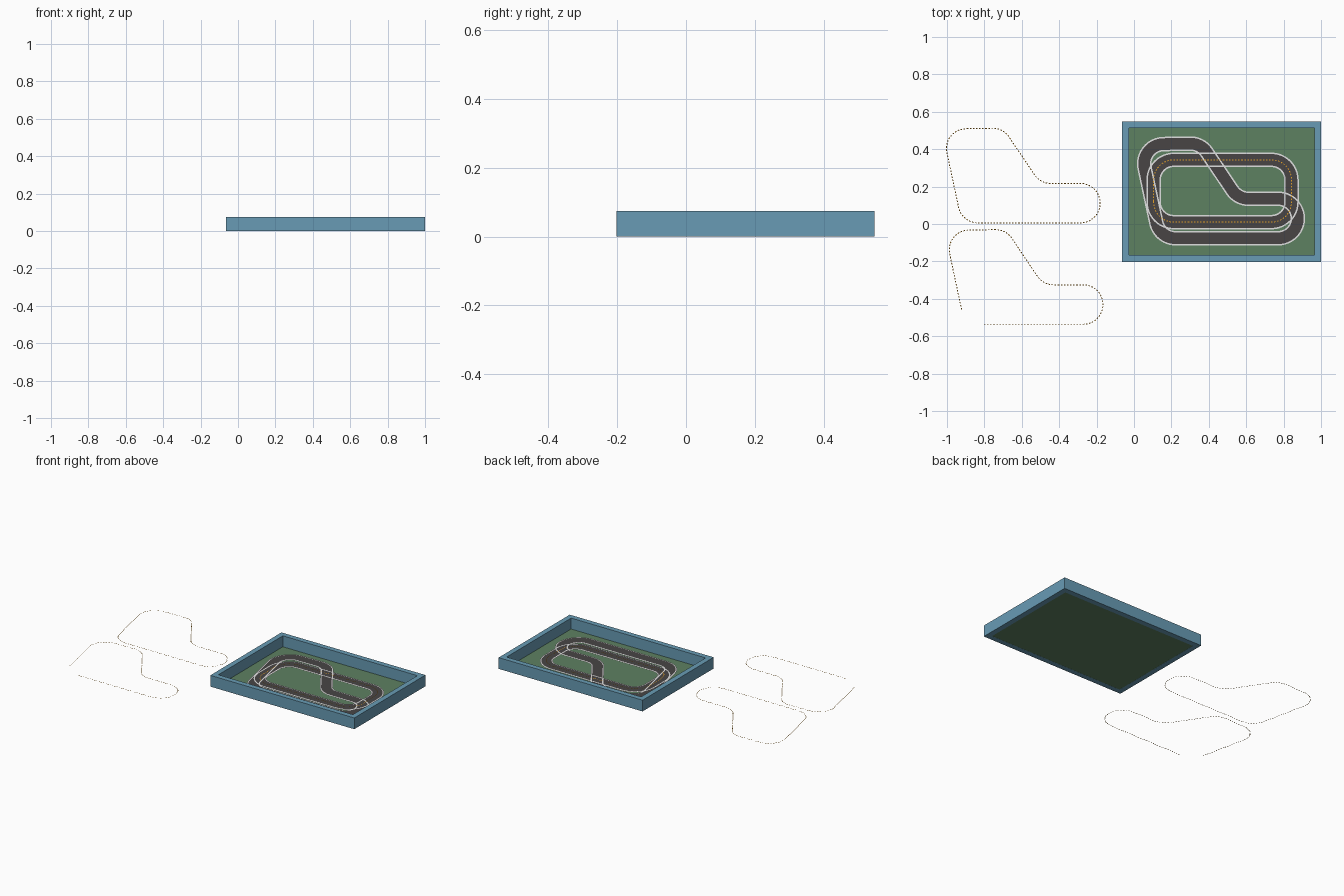
import bpy, math
from mathutils import Vector

if "Cube" in bpy.data.objects:
    bpy.data.objects.remove(bpy.data.objects["Cube"])


def material(name, rgb):
    m = bpy.data.materials.new(name)
    m.diffuse_color = (*rgb, 1)
    m.use_nodes = True
    m.node_tree.nodes["Principled BSDF"].inputs["Base Color"].default_value = m.diffuse_color
    return m


BLUE = material("frame_blue", (0.14, 0.33, 0.46))
GREEN = material("grass_green", (0.11, 0.22, 0.12))
ASPHALT = material("asphalt_grey", (0.065, 0.06, 0.06))
WHITE = material("line_white", (0.75, 0.75, 0.75))
ORANGE = material("dash_orange", (0.8, 0.36, 0.02))


def add(name, verts, faces, mat):
    me = bpy.data.meshes.new(name)
    me.from_pydata(verts, [], faces)
    me.materials.append(mat)
    ob = bpy.data.objects.new(name, me)
    bpy.context.collection.objects.link(ob)
    return ob


def rounded(corners, radius, steps=12):
    """Closed polygon with every corner replaced by an arc."""
    pts, n = [], len(corners)
    for i in range(n):
        p, c, q = (Vector(corners[j % n]) for j in (i - 1, i, i + 1))
        a, b = (p - c).normalized(), (q - c).normalized()
        half = a.angle(b) / 2
        centre = c + (a + b).normalized() * radius / math.sin(half)
        s = c + a * radius / math.tan(half) - centre
        e = c + b * radius / math.tan(half) - centre
        turn = s.angle_signed(e)  # clockwise positive
        for k in range(steps + 1):
            t = -turn * k / steps
            pts.append(centre + Vector((s.x * math.cos(t) - s.y * math.sin(t),
                                        s.x * math.sin(t) + s.y * math.cos(t))))
    return pts


def ribbon(name, path, inner, outer, z, mat):
    """Flat closed strip between two offsets of a path."""
    n, verts = len(path), []
    for i, p in enumerate(path):
        d = Vector((0, 0))
        for u, v in ((path[i - 1], p), (p, path[(i + 1) % n])):
            if (v - u).length > 1e-5:
                d += (v - u).normalized()
        d.normalize()
        nrm = Vector((d.y, -d.x))
        verts += [(*(p + nrm * inner), z), (*(p + nrm * outer), z)]
    faces = [(2 * i, 2 * i + 1, 2 * ((i + 1) % n) + 1, 2 * ((i + 1) % n)) for i in range(n)]
    return add(name, verts, faces, mat)


def dashes(name, path, z, mat, offset=(0, 0), keep=lambda p: True,
           pitch=0.0165, length=0.0085, width=0.005):
    """Row of small flat plates following a closed path."""
    verts, faces, travelled, nxt = [], [], 0.0, 0.0
    off = Vector(offset)
    for i, a in enumerate(path):
        b = path[(i + 1) % len(path)]
        seg = (b - a).length
        if seg < 1e-6:
            continue
        d = (b - a) / seg
        nrm = Vector((-d.y, d.x)) * width / 2
        while nxt < travelled + seg:
            c = a + d * (nxt - travelled)
            nxt += pitch
            if keep(c):
                c, h, k = c + off, d * length / 2, len(verts)
                verts += [(*q, z) for q in (c - h - nrm, c + h - nrm, c + h + nrm, c - h + nrm)]
                faces.append((k, k + 1, k + 2, k + 3))
        travelled += seg
    return add(name, verts, faces, mat)


# Frame: hollow rectangular border
X0, X1, Y0, Y1, H, B = -0.063, 1.0, -0.202, 0.548, 0.075, 0.035


def rect(i, z):
    return [(X0 + i, Y0 + i, z), (X1 - i, Y0 + i, z), (X1 - i, Y1 - i, z), (X0 + i, Y1 - i, z)]


rings = [rect(0, 0), rect(0, H), rect(B, H), rect(B, 0)]
frame_faces = [(r * 4 + i, r * 4 + (i + 1) % 4,
                ((r + 1) % 4) * 4 + (i + 1) % 4, ((r + 1) % 4) * 4 + i)
               for r in range(4) for i in range(4)]
add("frame", [v for r in rings for v in r], frame_faces, BLUE)

# Grass floor, thin slab inside the frame
floor = [rect(B, 0.0005), rect(B, 0.002)]
add("grass_floor", floor[0] + floor[1],
    [(3, 2, 1, 0), (4, 5, 6, 7)] + [(i, (i + 1) % 4, (i + 1) % 4 + 4, i + 4) for i in range(4)], GREEN)

# Track centre lines
oval = rounded([(0.105, 0.010), (0.842, 0.010), (0.842, 0.343), (0.105, 0.343)], 0.107)
bend = rounded([(-0.920, 0.006), (-0.181, 0.006), (-0.181, 0.217),
                (-0.501, 0.217), (-0.700, 0.513), (-1.027, 0.507)], 0.105)
SHIFT = Vector((1.057, -0.082))
bend_road = [p + SHIFT for p in bend]

# Roads with white edge lines
W, L = 0.039, 0.008
for name, path, z in (("oval", oval, 0.004), ("bend", bend_road, 0.005)):
    ribbon(name + "_road", path, -W, W, z, ASPHALT)
    ribbon(name + "_outer_line", path, W - L, W, z + 0.002, WHITE)
    ribbon(name + "_inner_line", path, -W, -W + L, z + 0.002, WHITE)

# Dashed centre line on the oval, and two loose dashed lines beside the frame
dashes("oval_centre_dashes", oval, 0.008, ORANGE)
dashes("loose_dashes_back", bend, 0.004, ORANGE)
dashes("loose_dashes_front", bend, 0.004, ORANGE, offset=(0.015, -0.542),
       keep=lambda p: not (p.x < -0.815 and p.y < 0.075))
